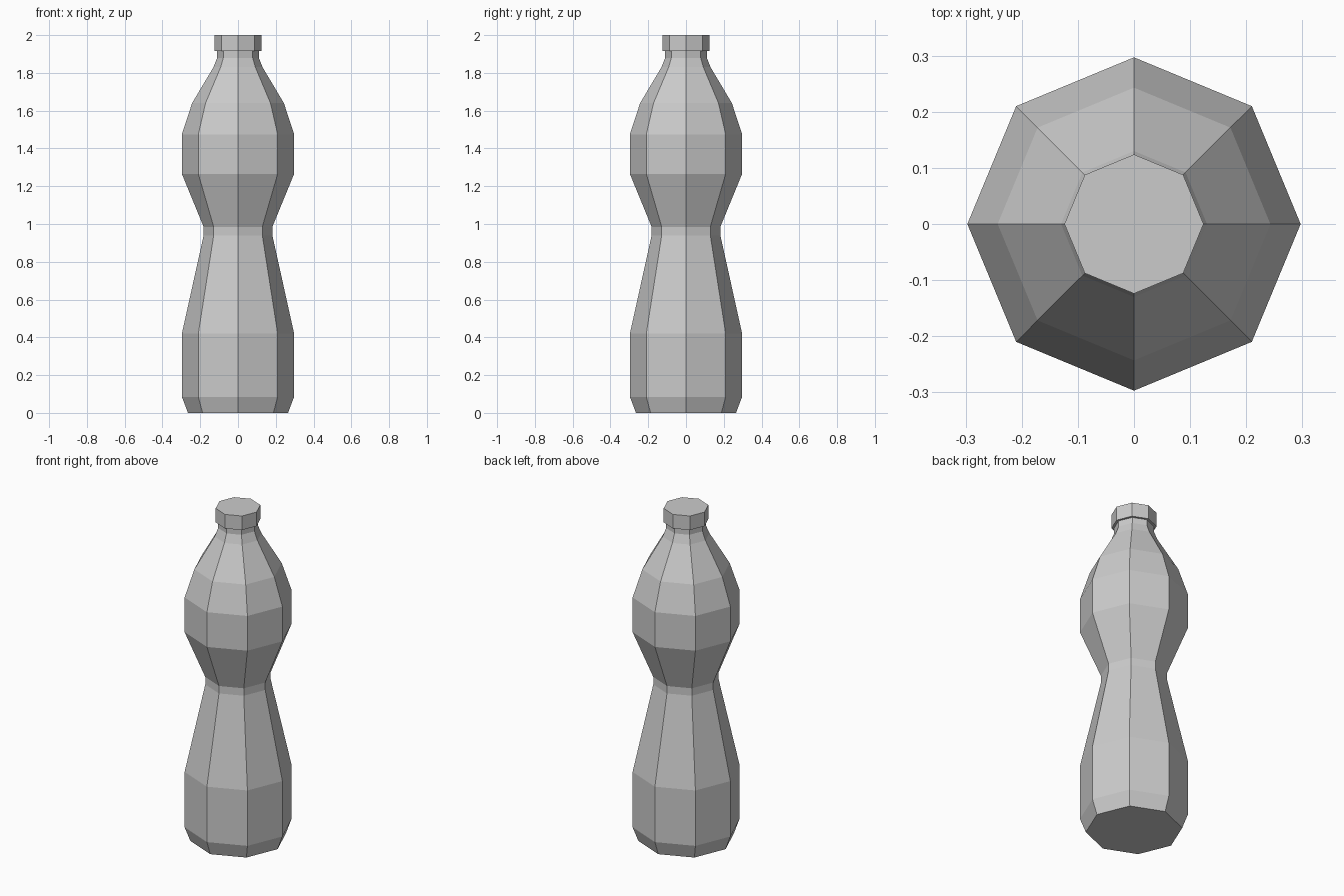
import bpy, bmesh
from math import cos, sin, pi

if "Cube" in bpy.data.objects:
    bpy.data.objects.remove(bpy.data.objects["Cube"])

SIDES = 8


def lathe(name, profile):
    """Closed octagonal solid from (radius, z) rings, corners on the axes."""
    bm = bmesh.new()
    rings = [[bm.verts.new((r * cos(2 * pi * i / SIDES), r * sin(2 * pi * i / SIDES), z))
              for i in range(SIDES)] for r, z in profile]
    for low, high in zip(rings, rings[1:]):
        for i in range(SIDES):
            j = (i + 1) % SIDES
            bm.faces.new((low[i], low[j], high[j], high[i]))
    bm.faces.new(rings[0][::-1])
    bm.faces.new(rings[-1])
    mesh = bpy.data.meshes.new(name)
    bm.to_mesh(mesh)
    bm.free()
    obj = bpy.data.objects.new(name, mesh)
    bpy.context.collection.objects.link(obj)
    return obj


# Body: chamfered base, pinched waist, rounded shoulder and neck
lathe("bottle_body", [
    (0.265, 0.0), (0.297, 0.085), (0.297, 0.42), (0.182, 0.94), (0.182, 0.985),
    (0.297, 1.265), (0.297, 1.475), (0.243, 1.64), (0.13, 1.83), (0.11, 1.88),
    (0.11, 1.92)])

# Screw cap
lathe("bottle_cap", [(0.124, 1.915), (0.124, 2.0)])
